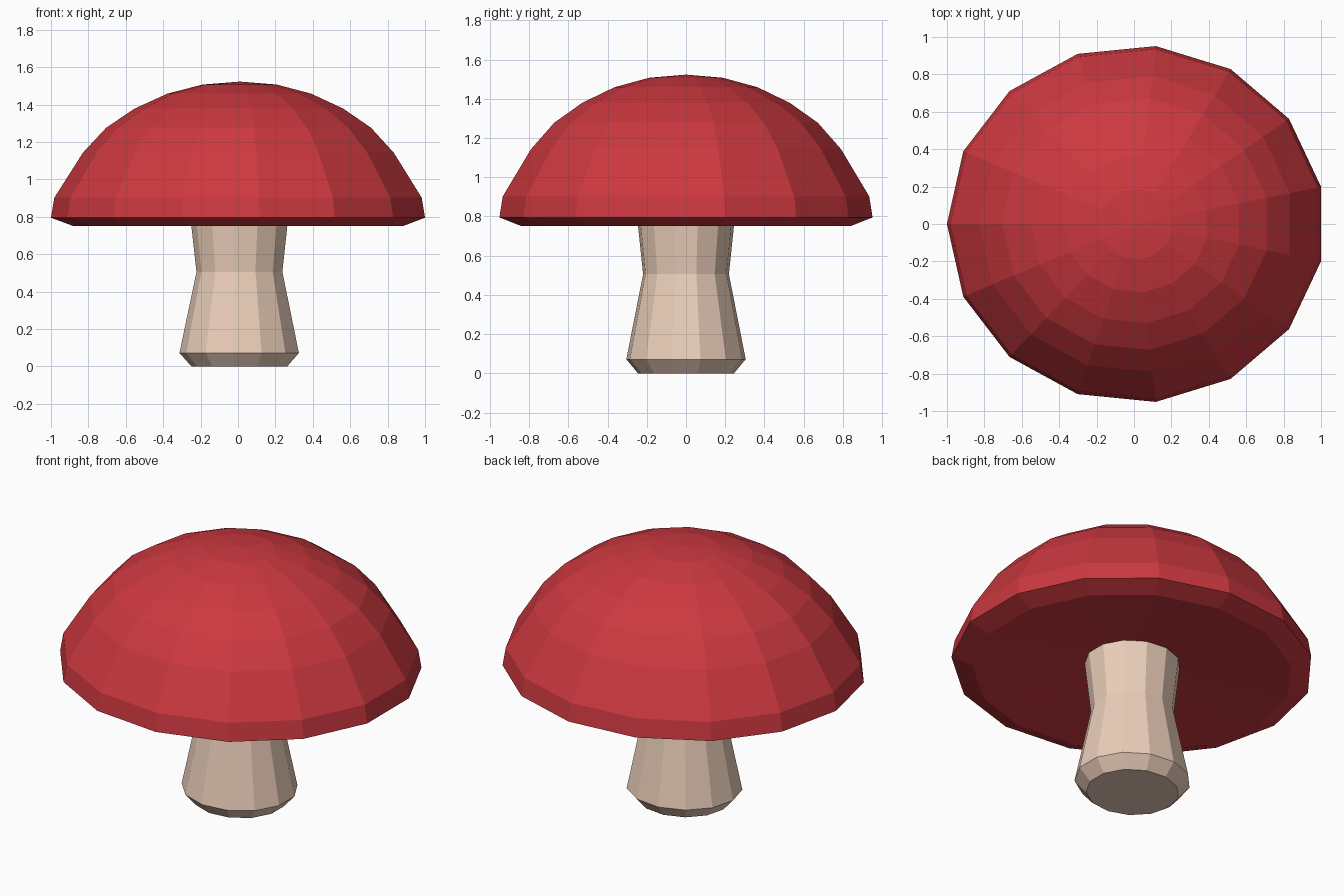
import bpy, bmesh
from math import pi, cos, sin

if "Cube" in bpy.data.objects:
    bpy.data.objects.remove(bpy.data.objects["Cube"])

OFFSET_X = 0.011   # odd-sided rings, so their axis sits just off the bounds centre
SQUASH_Y = 0.946   # slightly oval plan


def material(name, rgb):
    m = bpy.data.materials.new(name)
    m.diffuse_color = (*rgb, 1)
    m.use_nodes = True
    m.node_tree.nodes["Principled BSDF"].inputs["Base Color"].default_value = m.diffuse_color
    return m


def lathe(name, profile, sides, mat):
    """Revolve (radius, z) points, with one corner pointing to -x."""
    bm = bmesh.new()
    rings = []
    for r, z in profile:
        if r == 0:
            rings.append([bm.verts.new((OFFSET_X, 0, z))] * sides)
            continue
        ring = []
        for i in range(sides):
            a = pi + 2 * pi * i / sides
            ring.append(bm.verts.new((OFFSET_X + r * cos(a), SQUASH_Y * r * sin(a), z)))
        rings.append(ring)
    for lower, upper in zip(rings, rings[1:]):
        for i in range(sides):
            j = (i + 1) % sides
            corners = [lower[i], lower[j], upper[j], upper[i]]
            bm.faces.new(list(dict.fromkeys(corners)))
    # close open ends
    for ring in (rings[0], rings[-1]):
        if ring[0] is not ring[1]:
            bm.faces.new(ring)
    bmesh.ops.recalc_face_normals(bm, faces=bm.faces)
    mesh = bpy.data.meshes.new(name)
    bm.to_mesh(mesh)
    bm.free()
    mesh.materials.append(mat)
    obj = bpy.data.objects.new(name, mesh)
    bpy.context.collection.objects.link(obj)
    return obj


red = material("cap_red", (0.60, 0.04, 0.05))
cream = material("stem_cream", (0.83, 0.62, 0.49))

# Cap: shallow hollow underside, bevelled rim and faceted dome
lathe("cap", [(0, 0.835), (0.895, 0.752), (1.011, 0.795), (0.993, 0.902),
              (0.84, 1.143), (0.715, 1.277), (0.563, 1.379), (0.387, 1.459),
              (0.2, 1.507), (0, 1.523)], 15, red)

# Stem: chamfered foot, narrow waist, flaring into the cap
lathe("stem", [(0.26, 0), (0.324, 0.072), (0.233, 0.506), (0.268, 0.82)], 13, cream)
